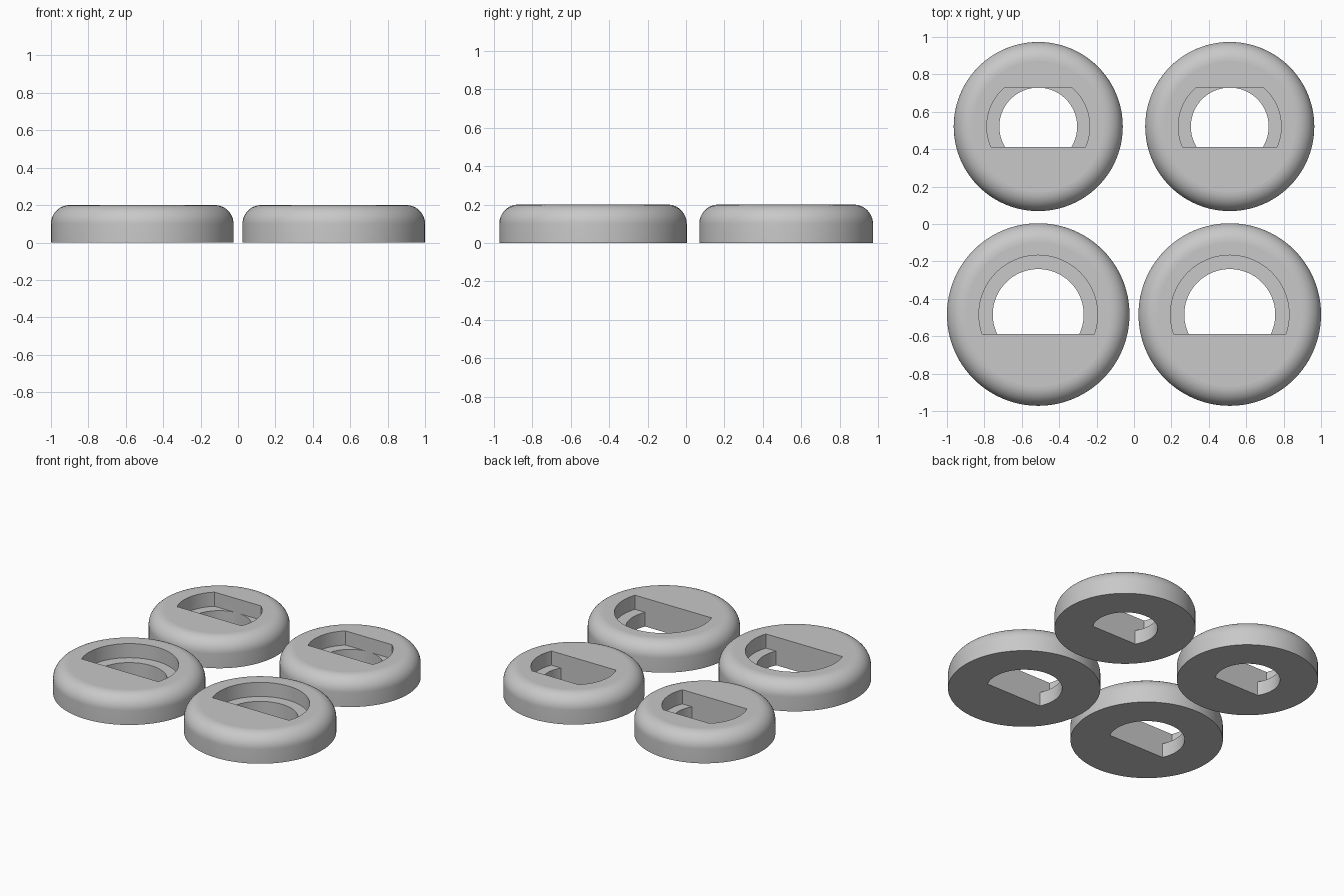
import bpy, bmesh, math

HEIGHT, FILLET, LEDGE = 0.2, 0.1, 0.1
SEGMENTS = 96

if "Cube" in bpy.data.objects:
    bpy.data.objects.remove(bpy.data.objects["Cube"])

grey = bpy.data.materials.new("light_grey")
grey.use_nodes = True
colour = (0.58, 0.58, 0.58, 1)
grey.diffuse_color = colour
grey.node_tree.nodes["Principled BSDF"].inputs["Base Color"].default_value = colour


def add_object(name, bm):
    bmesh.ops.recalc_face_normals(bm, faces=bm.faces)
    mesh = bpy.data.meshes.new(name)
    bm.to_mesh(mesh)
    bm.free()
    obj = bpy.data.objects.new(name, mesh)
    bpy.context.collection.objects.link(obj)
    return obj


def rounded_disc(name, radius):
    """Solid disc with a quarter-round top edge, stacked from rings."""
    steps = 12
    profile = [(radius, 0)]
    for i in range(steps + 1):
        a = math.pi / 2 * i / steps
        profile.append((radius - FILLET + FILLET * math.cos(a),
                        HEIGHT - FILLET + FILLET * math.sin(a)))
    bm = bmesh.new()
    rings = []
    for r, z in profile:
        turn = [math.tau * k / SEGMENTS for k in range(SEGMENTS)]
        rings.append([bm.verts.new((r * math.cos(t), r * math.sin(t), z)) for t in turn])
    for low, high in zip(rings, rings[1:]):
        for k in range(SEGMENTS):
            n = (k + 1) % SEGMENTS
            bm.faces.new((low[k], low[n], high[n], high[k]))
    bm.faces.new(rings[0])
    bm.faces.new(rings[-1])
    return add_object(name, bm)


def clipped_cylinder(name, radius, low, high, z0, z1):
    """Upright prism: a circle cut by straight lines at y = low and y = high."""
    a0 = math.asin(low / radius)
    a1 = math.asin(min(1, high / radius))
    count = 40
    arc = [a0 + (a1 - a0) * i / count for i in range(count + 1)]
    right = [(radius * math.cos(a), round(radius * math.sin(a), 5)) for a in arc]
    left = [(-x, y) for x, y in reversed(right) if x > 0.0001]
    bm = bmesh.new()
    base = bm.faces.new([bm.verts.new((x, y, z0)) for x, y in right + left])
    top = bmesh.ops.extrude_face_region(bm, geom=[base])["geom"]
    verts = [g for g in top if isinstance(g, bmesh.types.BMVert)]
    bmesh.ops.translate(bm, verts=verts, vec=(0, 0, z1 - z0))
    return add_object(name, bm)


def make_ring(name, x, y, radius, pocket, hole, low, high):
    ring = rounded_disc(name, radius)
    cutters = [clipped_cylinder("pocket_cutter", pocket, low, high, LEDGE, HEIGHT + 0.1),
               clipped_cylinder("hole_cutter", hole, low, high, -0.1, LEDGE + 0.04)]
    bpy.ops.object.select_all(action="DESELECT")
    bpy.context.view_layer.objects.active = ring
    ring.select_set(True)
    for cutter in cutters:
        cutter.hide_render = True
        mod = ring.modifiers.new("cut", "BOOLEAN")
        mod.operation, mod.solver, mod.object = "DIFFERENCE", "EXACT", cutter
        bpy.ops.object.modifier_apply(modifier=mod.name)
        bpy.data.objects.remove(cutter)
    ring.data.materials.clear()
    ring.data.materials.append(grey)
    # Curved walls are smooth, horizontal faces stay flat
    bpy.ops.object.shade_smooth_by_angle(angle=math.radians(30))
    for face in ring.data.polygons:
        if abs(face.normal.z) > 0.9999:
            face.use_smooth = False
    ring.location = (x, y, 0)


for side, x in (("left", 0.512), ("right", -0.512)):
    # Large ring: pocket and hole with one straight side
    make_ring("large_ring_" + side, x, -0.484, 0.488, 0.317, 0.243, -0.105, 0.5)
    # Small ring: pocket with two straight sides
    make_ring("small_ring_" + side, x, 0.521, 0.452, 0.275, 0.208, -0.11, 0.207)
